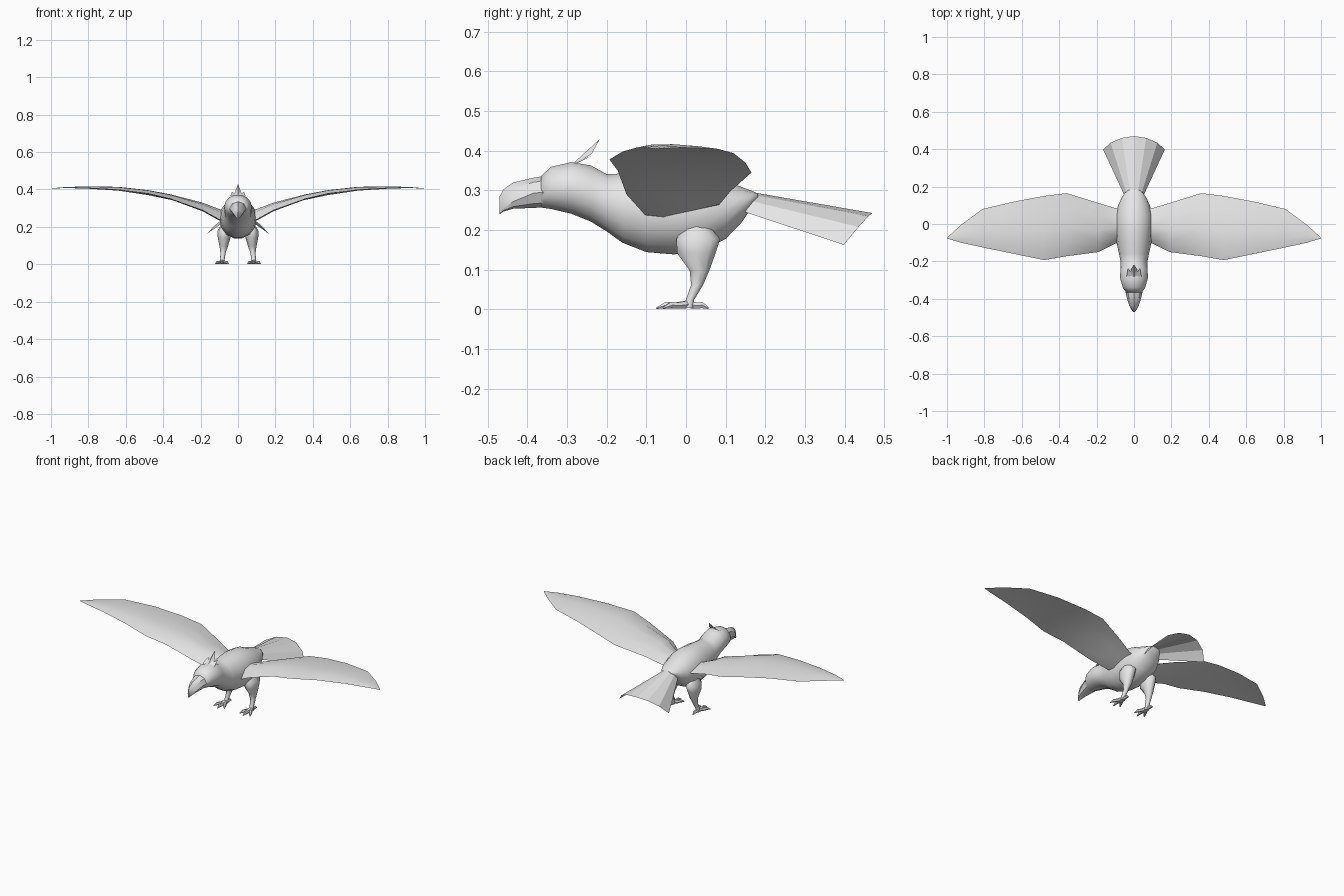
import bpy, bmesh, math
from mathutils import Vector

if "Cube" in bpy.data.objects:
    bpy.data.objects.remove(bpy.data.objects["Cube"])

grey = bpy.data.materials.new("plain grey")
grey.diffuse_color = (0.8, 0.8, 0.8, 1)
grey.use_nodes = True
grey.node_tree.nodes["Principled BSDF"].inputs["Base Color"].default_value = grey.diffuse_color


def finish(name, bm, smooth=40, mirror=False):
    """Turn a bmesh into a shaded object, optionally mirrored left to right."""
    mesh = bpy.data.meshes.new(name)
    bm.to_mesh(mesh)
    bm.free()
    ob = bpy.data.objects.new(name, mesh)
    bpy.context.collection.objects.link(ob)
    mesh.materials.append(grey)
    bpy.ops.object.select_all(action='DESELECT')
    ob.select_set(True)
    bpy.context.view_layer.objects.active = ob
    if smooth:
        bpy.ops.object.shade_smooth_by_angle(angle=math.radians(smooth))
    if mirror:
        mod = ob.modifiers.new("Mirror", 'MIRROR')
        mod.use_mirror_merge = False
    return ob


def loft(bm, rings):
    """Skin a list of point rings and cap both ends."""
    vs = [[bm.verts.new(p) for p in r] for r in rings]
    n = len(vs[0])
    faces = [bm.faces.new((a[i], a[(i + 1) % n], b[(i + 1) % n], b[i]))
             for a, b in zip(vs, vs[1:]) for i in range(n)]
    faces += [bm.faces.new(vs[0]), bm.faces.new(vs[-1])]
    bmesh.ops.recalc_face_normals(bm, faces=faces)


def cross_section(y, top, bottom, half, mid=None, n=14):
    """Upright ring; mid is the height of the widest line."""
    mid = (top + bottom) / 2 if mid is None else mid
    pts = []
    for i in range(n):
        a = math.tau * i / n
        s = math.sin(a)
        pts.append((half * math.cos(a), y, mid + s * (top - mid if s > 0 else mid - bottom)))
    return pts


def tube(bm, points, radii, n=6):
    """Tapered tube along a path."""
    pts = [Vector(p) for p in points]
    rot = (pts[-1] - pts[0]).to_track_quat('Z', 'Y')
    loft(bm, [[p + rot @ Vector((r * math.cos(math.tau * i / n), r * math.sin(math.tau * i / n), 0))
               for i in range(n)] for p, r in zip(pts, radii)])


# Body, neck and head: y, top, bottom, half width
bm = bmesh.new()
loft(bm, [cross_section(*s) for s in (
    (-.365, .338, .256, .043), (-.34, .361, .252, .060), (-.29, .373, .240, .074),
    (-.24, .365, .220, .073), (-.20, .343, .195, .072), (-.16, .345, .166, .080),
    (-.10, .353, .142, .093), (-.03, .356, .136, .100), (.04, .349, .145, .100),
    (.10, .326, .176, .085), (.14, .310, .218, .066), (.165, .300, .255, .050),
    (.182, .292, .276, .028))])
finish("body", bm, 60)

# Hooked beak, widest along the mouth line
bm = bmesh.new()
loft(bm, [cross_section(*s, n=8) for s in (
    (-.35, .338, .258, .048, .297), (-.385, .332, .256, .041, .293),
    (-.436, .320, .254, .026, .272), (-.460, .303, .247, .013, .256),
    (-.470, .285, .240, .004, .246))])
finish("beak", bm)

# Three-pointed crest
bm = bmesh.new()
outline = [(-.040, -.280, .366), (-.032, -.236, .388), (-.020, -.262, .376),
           (-.014, -.238, .392), (0, -.217, .430), (.014, -.238, .392),
           (.020, -.262, .376), (.032, -.236, .388), (.040, -.280, .366)]
v = [bm.verts.new(p) for p in outline]
root = bm.verts.new((0, -.285, .368))
for a, b in zip(v, v[1:]):
    bm.faces.new((root, b, a))
finish("crest", bm, 0)

# Wings: x, leading y and z, trailing y and z, rise above and drop below the chord
bm = bmesh.new()
rings = []
for x, yl, zl, yt, zt, up, down in (
        (.06, -.09, .230, .08, .262, .040, .012), (.10, -.105, .240, .085, .265, .044, .012),
        (.19, -.150, .290, .112, .298, .036, .008), (.36, -.172, .350, .165, .345, .026, .002),
        (.48, -.193, .378, .150, .370, .022, 0), (.64, -.160, .398, .120, .394, .018, -.004),
        (.81, -.125, .408, .080, .405, .010, -.004), (.925, -.100, .408, -.005, .408, .005, 0),
        (1.0, -.077, .405, -.073, .405, .001, .001)):
    lead, trail = Vector((x, yl, zl)), Vector((x, yt, zt))

    def chord(t, dz):
        return lead.lerp(trail, t) + Vector((0, 0, dz))
    rings.append([lead, chord(.2, up * .85), chord(.45, up), chord(.75, up * .6),
                  trail, chord(.65, -down * .6 + .001), chord(.25, -down)])
loft(bm, rings)
finish("wing", bm, 50, mirror=True)

# Drooping fan tail
bm = bmesh.new()
half_fan = [((0, .165, .296), (0, .470, .243)), ((.020, .163, .290), (.065, .460, .235)),
            ((.038, .158, .275), (.125, .435, .208)), ((.050, .150, .245), (.165, .398, .163))]
fan = [[(-p[0], p[1], p[2]) for p in pair] for pair in half_fan[:0:-1]] + half_fan
strips = [[bm.verts.new(p) for p in pair] for pair in fan]
for (a, b), (c, d) in zip(strips, strips[1:]):
    bm.faces.new((a, c, d, b))
finish("tail", bm, 0)

# Legs: x, y, z, side radius, front-to-back radius
bm = bmesh.new()
loft(bm, [[(x + rx * math.cos(math.tau * i / 10), y + ry * math.sin(math.tau * i / 10), z)
           for i in range(10)] for x, y, z, rx, ry in (
    (.068, .025, .215, .020, .030), (.072, .031, .178, .038, .058),
    (.074, .026, .142, .034, .051), (.076, .034, .098, .023, .026),
    (.080, .028, .062, .014, .016), (.084, .010, .024, .012, .011),
    (.085, .007, .004, .013, .013))])
finish("leg", bm, 50, mirror=True)

# Toes with pointed claws, three forward and one back
bm = bmesh.new()
for tx, ty in ((.085, -.075), (.121, -.058), (.051, -.058), (.085, .057)):
    start, end = Vector((.085, .005, .013)), Vector((tx, ty, .003))
    tube(bm, [start, start.lerp(end, .4) + Vector((0, 0, .001)),
              start.lerp(end, .7) + Vector((0, 0, .005)), end], [.011, .009, .009, .002])
finish("toes", bm, 40, mirror=True)
